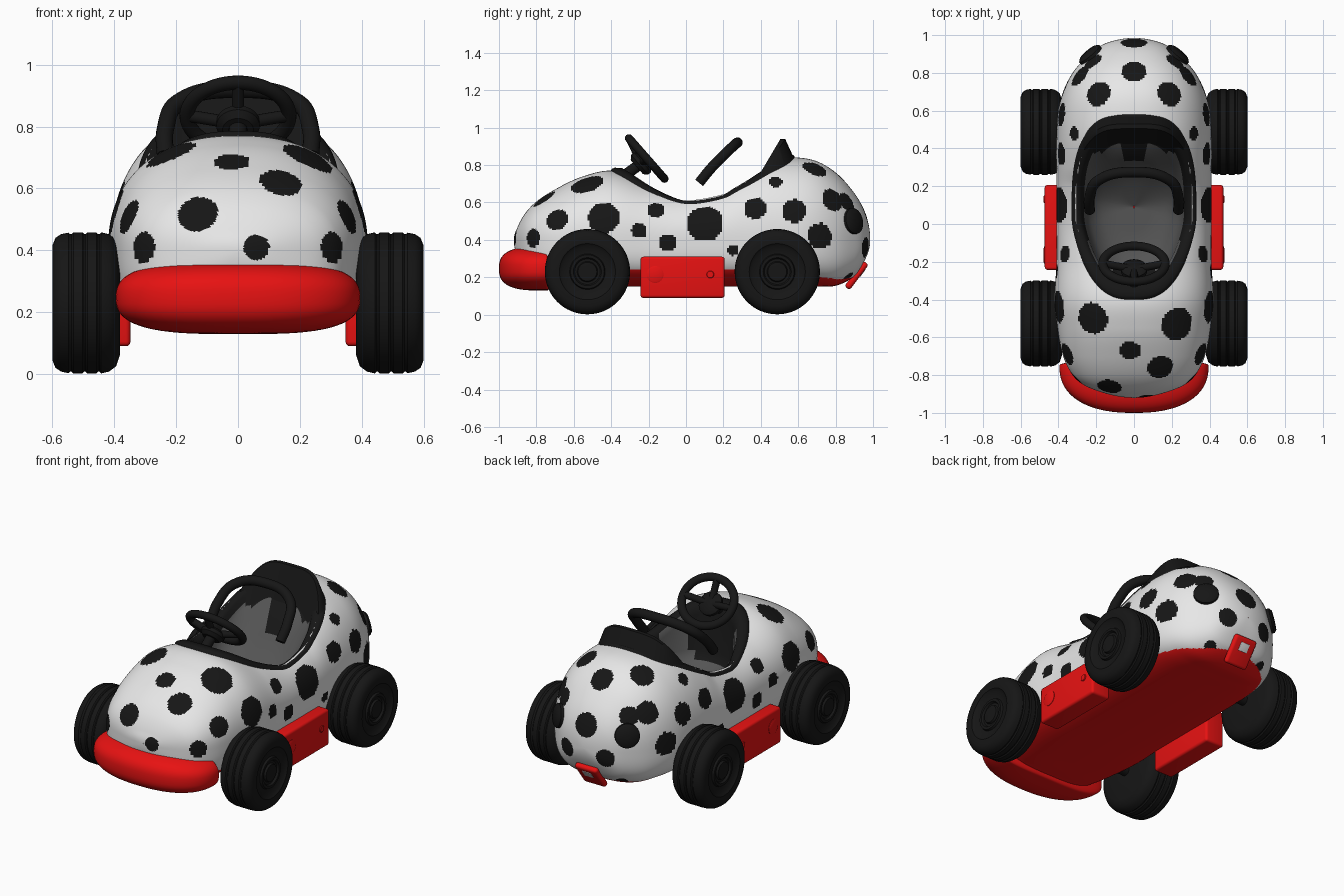
import bpy, bmesh, math
from mathutils import Vector, Matrix
from mathutils.bvhtree import BVHTree

if "Cube" in bpy.data.objects:
    bpy.data.objects.remove(bpy.data.objects["Cube"])

def mat(name, r, g, b):
    m = bpy.data.materials.new(name)
    m.diffuse_color = (r, g, b, 1)
    m.use_nodes = True
    m.node_tree.nodes["Principled BSDF"].inputs["Base Color"].default_value = m.diffuse_color
    return m

WHITE = mat("white paint", .8, .8, .8)
BLACK = mat("black rubber", .008, .008, .008)
GREY = mat("grey seat", .09, .09, .09)
RED = mat("red plastic", .8, .006, .006)

def finish(name, bm, mats, angle=40, up=False, recalc=True):
    if recalc:
        bmesh.ops.recalc_face_normals(bm, faces=bm.faces)
    if up and sum(f.normal.z * f.calc_area() for f in bm.faces) < 0:
        bmesh.ops.reverse_faces(bm, faces=bm.faces)
    me = bpy.data.meshes.new(name)
    bm.to_mesh(me)
    bm.free()
    for m in mats:
        me.materials.append(m)
    ob = bpy.data.objects.new(name, me)
    bpy.context.collection.objects.link(ob)
    bpy.ops.object.select_all(action='DESELECT')
    ob.select_set(True)
    bpy.context.view_layer.objects.active = ob
    bpy.ops.object.shade_smooth_by_angle(angle=math.radians(angle))
    return ob

def loft(rings, closed=True, caps=False):
    bm = bmesh.new()
    rows = [[bm.verts.new(p) for p in r] for r in rings]
    n = len(rows[0])
    for a, b in zip(rows, rows[1:]):
        for i in range(n if closed else n - 1):
            j = (i + 1) % n
            bm.faces.new((a[i], a[j], b[j], b[i]))
    if caps:
        bm.faces.new(rows[0])
        bm.faces.new(rows[-1])
    return bm

def box(name, c, size, m, bevel, rx=0):
    bm = bmesh.new()
    bmesh.ops.create_cube(bm, size=1)
    bmesh.ops.scale(bm, vec=size, verts=bm.verts)
    bmesh.ops.bevel(bm, geom=bm.edges[:], offset=bevel, segments=4, profile=.5, affect='EDGES')
    bmesh.ops.transform(bm, matrix=Matrix.Translation(c) @ Matrix.Rotation(rx, 4, 'X'), verts=bm.verts)
    return finish(name, bm, [m])

def lathe(name, profile, M, m, n=64, angle=40):
    # profile points are (radius, height) around local z
    rings = [[M @ Vector((r * math.cos(2 * math.pi * i / n), r * math.sin(2 * math.pi * i / n), h))
              for i in range(n)] for r, h in profile]
    return finish(name, loft(rings, caps=True), [m], angle)

def tube(name, pts, r, m):
    cu = bpy.data.curves.new(name, 'CURVE')
    cu.dimensions, cu.bevel_depth, cu.bevel_resolution, cu.use_fill_caps = '3D', r, 5, True
    cu.resolution_u = 10
    s = cu.splines.new('BEZIER')
    s.bezier_points.add(len(pts) - 1)
    for bp, p in zip(s.bezier_points, pts):
        bp.co = p
        bp.handle_left_type = bp.handle_right_type = 'AUTO'
    cu.materials.append(m)
    ob = bpy.data.objects.new(name, cu)
    bpy.context.collection.objects.link(ob)

def spow(v, p):
    return math.copysign(abs(v) ** p, v)

# body sections: y, half width, height above and below the waistline
ZC = .40
SEC = [(-.92, 0, 0, 0), (-.9, .14, .07, .1), (-.85, .27, .155, .2), (-.8, .325, .205, .245),
       (-.7, .375, .27, .25), (-.55, .405, .34, .25), (-.4, .42, .37, .25), (-.2, .41, .32, .25),
       (0, .41, .285, .25), (.2, .41, .33, .25), (.3, .41, .39, .25), (.45, .41, .44, .25),
       (.6, .4, .44, .25), (.7, .375, .42, .25), (.8, .325, .36, .245), (.9, .235, .25, .195),
       (.95, .165, .165, .12), (.985, 0, 0, 0)]

def section(y):
    i = max(k for k in range(len(SEC) - 1) if SEC[k][0] <= y or k == 0)
    def slope(k, c):
        a, b = SEC[max(k - 1, 0)], SEC[min(k + 1, len(SEC) - 1)]
        return (b[c] ** 2 - a[c] ** 2) / (b[0] - a[0])
    a, b = SEC[i], SEC[i + 1]
    d = b[0] - a[0]
    t = min(max((y - a[0]) / d, 0), 1)
    out = []
    for c in (1, 2, 3):
        v = ((2*t**3 - 3*t*t + 1) * a[c]**2 + (t**3 - 2*t*t + t) * d * slope(i, c)
             + (3*t*t - 2*t**3) * b[c]**2 + (t**3 - t*t) * d * slope(i + 1, c))
        out.append(math.sqrt(max(v, 1e-6)))
    return out

def surf_z(x, y):
    w, h, _ = section(y)
    return ZC + h * max(0, 1 - (abs(x) / w) ** 2.3) ** (1 / 2.3)

def cockpit_w(y):
    return .33 * (1 - .2 * max(0, -y / .4))

# spotted body
NY, NA = 240, 200
rings = []
for k in range(NY + 1):
    y = .0325 - .9525 * math.cos(math.pi * k / NY)
    w, h, b = section(min(max(y, -.9199), .9849))
    ring = []
    for i in range(NA):
        c, s = math.cos(2 * math.pi * i / NA), math.sin(2 * math.pi * i / NA)
        p = 2 / 2.3 if s > 0 else 2 / 3.2
        ring.append((w * spow(c, p), y, ZC + (h if s > 0 else b) * spow(s, p)))
    rings.append(ring)
bm = loft(rings, caps=True)
bmesh.ops.recalc_face_normals(bm, faces=bm.faces)
tree = BVHTree.FromBMesh(bm)
SIDE = [(-.44, .52, .085), (-.16, .56, .048), (-.25, .45, .042), (-.1, .385, .047), (.1, .49, .098),
        (.37, .57, .06), (.48, .71, .038), (.58, .555, .065), (.25, .345, .03), (.785, .615, .065),
        (.715, .42, .07), (.865, .2, .035), (-.69, .51, .06), (-.82, .41, .05)]
TOP = [(-.22, .86, .055), (.22, .86, .055), (0, .81, .068), (-.19, .69, .068), (.19, .69, .068),
       (-.22, -.5, .085), (.23, -.53, .09), (-.02, -.67, .055), (.14, -.76, .07)]
FRONT = [(-.13, .52, .065), (.06, .41, .042)]
REAR = [(0, .53, .07), (-.13, .36, .055), (.13, .36, .055)]
rays = [((sx * 2, y, z), (-sx, 0, 0), r) for y, z, r in SIDE for sx in (-1, 1)]
rays += [((x, y, 2), (0, 0, -1), r) for x, y, r in TOP]
rays += [((x, -2, z), (0, 1, 0), r) for x, z, r in FRONT]
rays += [((x, 2, z), (0, -1, 0), r) for x, z, r in REAR]
spots = [(tree.ray_cast(Vector(o), Vector(d))[0], r * r) for o, d, r in rays]
spots = [s for s in spots if s[0]]
doomed = []
for f in bm.faces:
    c = f.calc_center_median()
    if c.z > .45 and (abs(c.x) / cockpit_w(c.y)) ** 2.8 + (abs(c.y - .09) / .49) ** 2.8 < .93 ** 2.8:
        doomed.append(f)
    elif c.z < .24 - max(0, c.y - .35) * .16 and c.y < .8 or f.normal.z < -.8:
        f.material_index = 2
    elif any((c - p).length_squared < rr for p, rr in spots):
        f.material_index = 1
bmesh.ops.delete(bm, geom=doomed, context='FACES')
finish("body", bm, [WHITE, BLACK, RED], 60, recalc=False)

# cockpit rim and seat tub
rings = []
for s, dz in [(1.01, -.015), (.995, .01), (.96, .016), (.88, .014), (.83, -.01), (.8, -.05),
              (.77, None), (.7, None), (.5, None), (.25, None), (.01, None)]:
    ring = []
    for i in range(96):
        a = 2 * math.pi * i / 96
        y0 = .09 + .49 * spow(math.sin(a), 2 / 2.8)
        x0 = cockpit_w(y0) * spow(math.cos(a), 2 / 2.8)
        x, y = x0 * s, .09 + (y0 - .09) * s
        z0 = surf_z(x0, y0)
        if dz is None:
            base = .39 + .1 * max(0, (s - .5) / .27) ** 2 + .25 * min(1.2, max(0, (y - .08) / .3)) ** 1.5
            z = min(z0 - .07, base)
        else:
            z = z0 + dz
        ring.append((x, y, z))
    rings.append(ring)
bm = loft(rings)
for f in bm.faces:
    c = f.calc_center_median()
    if (abs(c.x) / cockpit_w(c.y)) ** 2.8 + (abs(c.y - .09) / .49) ** 2.8 < .8 ** 2.8 and -.24 < c.y < .38:
        f.material_index = 1
finish("cockpit_tub", bm, [BLACK, GREY], 60, up=True)

# raised headrest crescent behind the seat
rows = [[], [], [], []]
for i in range(49):
    a = math.pi * (i / 48 - .5)
    s = spow(math.sin(a), .6)
    u = 1 - abs(s) ** 4
    rows[0].append((.26 * s, .27 + .1 * u, .58 + .04 * u))
    rows[1].append((.275 * s, .375 + .13 * u, .72 + .22 * u))
    rows[2].append((.285 * s, .385 + .145 * u, .715 + .225 * u))
    x, y = .31 * s, .38 + .2 * u
    rows[3].append((x, y, surf_z(x, y) - .01))
finish("headrest", loft(rows, closed=False), [BLACK], 50, up=True)

# front bumper
rings = []
for k in range(33):
    v = math.pi * (k / 32 - .5) * .998
    cv, sv = spow(math.cos(v), .62), spow(math.sin(v), .75)
    ring = []
    for i in range(80):
        a = 2 * math.pi * i / 80
        sy = spow(math.sin(a), .85)
        ring.append((.395 * cv * spow(math.cos(a), .85), -.75 + (.03 if sy > 0 else .25) * sy * cv, .247 + .118 * sv))
    rings.append(ring)
finish("front_bumper", loft(rings, caps=True), [RED], 60)

# wheels with grooved tread and stepped hub, side boxes, tail lamps
TYRE = [(.05, .0), (.17, .0), (.205, .012), (.222, .035), (.228, .06), (.222, .066), (.222, .07), (.228, .076),
        (.228, .105), (.222, .111), (.222, .115), (.228, .121), (.228, .15), (.222, .156), (.222, .16),
        (.227, .166), (.222, .19), (.21, .208), (.185, .218), (.15, .218), (.135, .205), (.095, .2),
        (.09, .212), (.075, .212), (.068, .2), (.055, .2), (.05, .212), (.01, .214)]
for sx, side in ((-1, "left"), (1, "right")):
    for y, end in ((-.527, "front"), (.488, "rear")):
        M = Matrix.Translation((sx * .382, y, .23)) @ Matrix.Rotation(sx * math.pi / 2, 4, 'Y')
        lathe(f"{end}_{side}_wheel", TYRE, M, BLACK)
    box(f"{side}_side_box", (sx * .41, -.018, .2), (.125, .45, .22), RED, .015)
    for y, r in ((-.165, .045), (.13, .02)):
        M = Matrix.Translation((sx * .47, y, .215)) @ Matrix.Rotation(sx * math.pi / 2, 4, 'Y')
        lathe(f"{side}_box_bolt", [(r, 0), (r, .005), (r * .85, .008)], M, RED, 32)
    hit = tree.ray_cast(Vector((sx * .23, 2, .5)), Vector((0, -1, 0)))
    M = Matrix.Translation(hit[0]) @ hit[1].to_track_quat('Z', 'Y').to_matrix().to_4x4()
    lathe(f"{side}_tail_lamp", [(.07, -.03), (.07, .01), (.055, .022), (.01, .025)], M, BLACK, 40)
for y, end in ((-.527, "front"), (.488, "rear")):
    M = Matrix.Translation((-.4, y, .23)) @ Matrix.Rotation(math.pi / 2, 4, 'Y')
    lathe(f"{end}_axle", [(.03, 0), (.03, .8)], M, BLACK, 24)

# rear plate with small white inset
T = math.radians(53)
box("rear_plate", (0, .912, .21), (.15, .17, .035), RED, .016, T)
box("rear_plate_inset", (0, .912 + .018 + .0135, .21 + .024 - .0105), (.06, .05, .006), WHITE, .002, T)

# steering wheel, hub, spokes and column
W = Matrix.Translation((0, -.21, .835)) @ Matrix.Rotation(math.radians(-48.7), 4, 'X')
rings = []
for i in range(65):
    a = 2 * math.pi * i / 64
    rings.append([W @ Vector(((.165 + .024 * math.cos(b)) * math.cos(a), (.142 + .024 * math.cos(b)) * math.sin(a),
                              .022 * math.sin(b))) for b in (2 * math.pi * j / 16 for j in range(16))])
bm = loft(rings)
bmesh.ops.remove_doubles(bm, verts=bm.verts, dist=1e-5)
finish("steering_wheel", bm, [BLACK], 60)
lathe("steering_hub", [(.05, -.07), (.07, -.05), (.07, -.03), (.05, -.015)], W, BLACK, 40)
for k, p in enumerate(((-.16, 0, 0), (.16, 0, 0), (0, -.14, 0))):
    tube(f"steering_spoke_{k}", [W @ Vector((0, 0, -.04)), W @ Vector(p)], .02, BLACK)
tube("steering_column", [W @ Vector((0, 0, -.04)), W @ Vector((0, -.02, -.25))], .03, BLACK)

# floating hoop over the seat
half = [(.235, .07, .705), (.235, .14, .79), (.19, .23, .88)]
tube("safety_hoop", [(-x, y, z) for x, y, z in half] + [(0, .275, .92)] + half[::-1], .028, BLACK)
